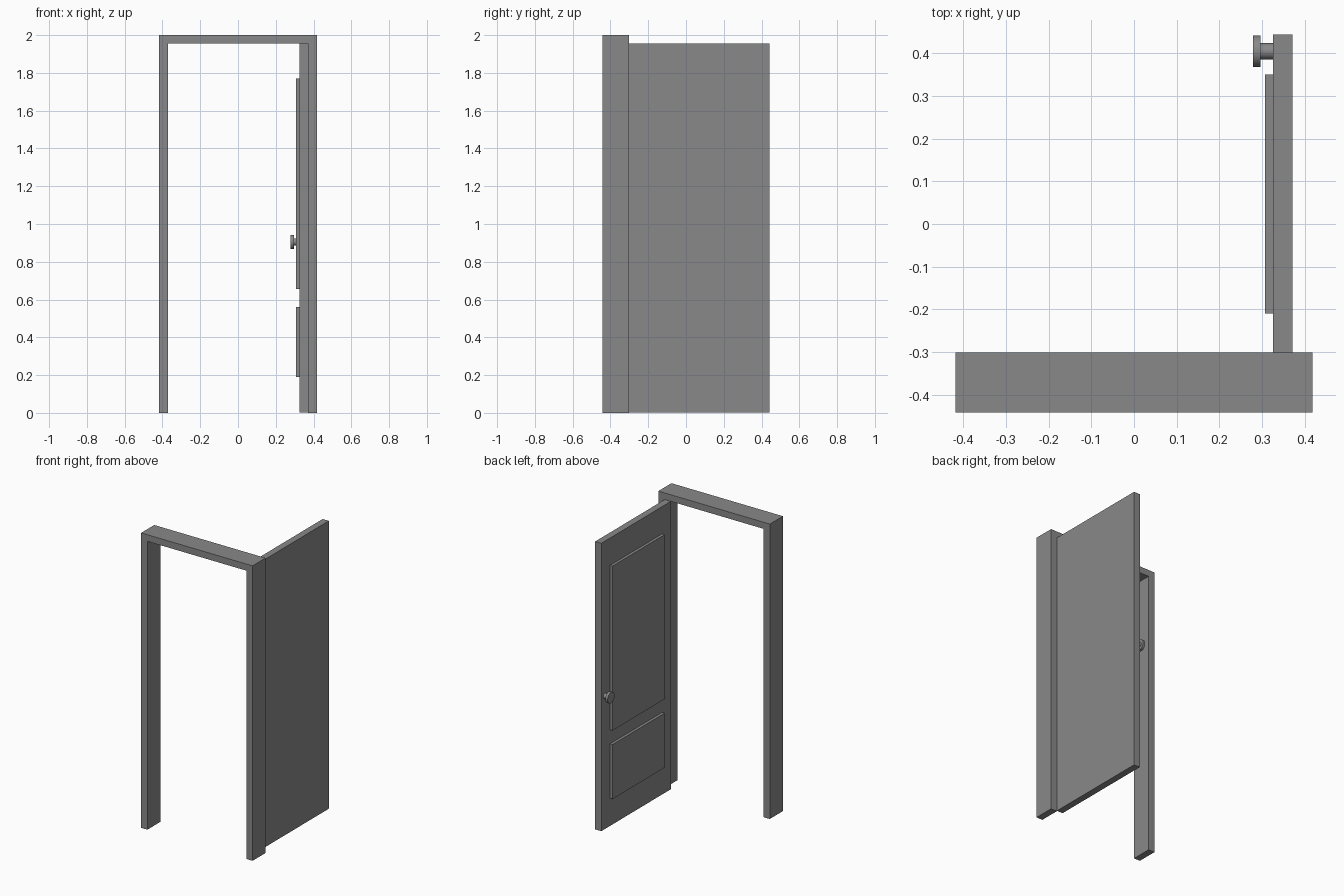
import bpy
import math

default = bpy.data.objects.get("Cube")
if default:
    bpy.data.objects.remove(default, do_unlink=True)

grey = bpy.data.materials.new("plain grey")
grey.use_nodes = True
colour = (0.25, 0.25, 0.25, 1)
grey.diffuse_color = colour
grey.node_tree.nodes["Principled BSDF"].inputs["Base Color"].default_value = colour


def box(name, x, y, z):
    """Box spanning the given (low, high) ranges."""
    bpy.ops.mesh.primitive_cube_add(size=1, location=[sum(r) / 2 for r in (x, y, z)])
    ob = bpy.context.object
    ob.name = name
    ob.scale = [r[1] - r[0] for r in (x, y, z)]
    bpy.ops.object.transform_apply(location=False, rotation=False, scale=True)
    ob.data.materials.append(grey)
    return ob


def knob_part(name, x, radius):
    """Cylinder along x, centred on the knob axis."""
    bpy.ops.mesh.primitive_cylinder_add(
        vertices=32, radius=radius, depth=x[1] - x[0],
        location=(sum(x) / 2, KNOB_Y, KNOB_Z), rotation=(0, math.pi / 2, 0))
    ob = bpy.context.object
    ob.name = name
    ob.data.materials.append(grey)
    bpy.ops.object.shade_smooth_by_angle()


OUTER, INNER = 0.418, 0.371
FRONT, HINGE, EDGE = -0.441, -0.301, 0.443
HEAD, TOP = 1.955, 2.0
FACE = 0.325
KNOB_Y, KNOB_Z = 0.404, 0.905

# Door frame: one U-shaped solid extruded through the wall depth
outline = [(-OUTER, 0), (-INNER, 0), (-INNER, HEAD), (INNER, HEAD),
           (INNER, 0), (OUTER, 0), (OUTER, TOP), (-OUTER, TOP)]
n = len(outline)
verts = [(x, y, z) for y in (FRONT, HINGE) for x, z in outline]
faces = [tuple(range(n)), tuple(reversed(range(n, 2 * n)))]
faces += [(i, i + n, (i + 1) % n + n, (i + 1) % n) for i in range(n)]
mesh = bpy.data.meshes.new("door_frame")
mesh.from_pydata(verts, [], faces)
mesh.materials.append(grey)
frame = bpy.data.objects.new("door_frame", mesh)
bpy.context.collection.objects.link(frame)

# Door leaf swung fully open
box("door_leaf", (FACE, INNER), (HINGE, EDGE), (0.003, HEAD))

# Raised panels on the inner face
for name, z in (("upper_panel", (0.655, 1.77)), ("lower_panel", (0.19, 0.56))):
    box(name, (0.306, FACE), (-0.209, 0.35), z)

# Knob
knob_part("knob_stem", (0.29, FACE), 0.019)
knob_part("knob_disc", (0.279, 0.296), 0.037)
